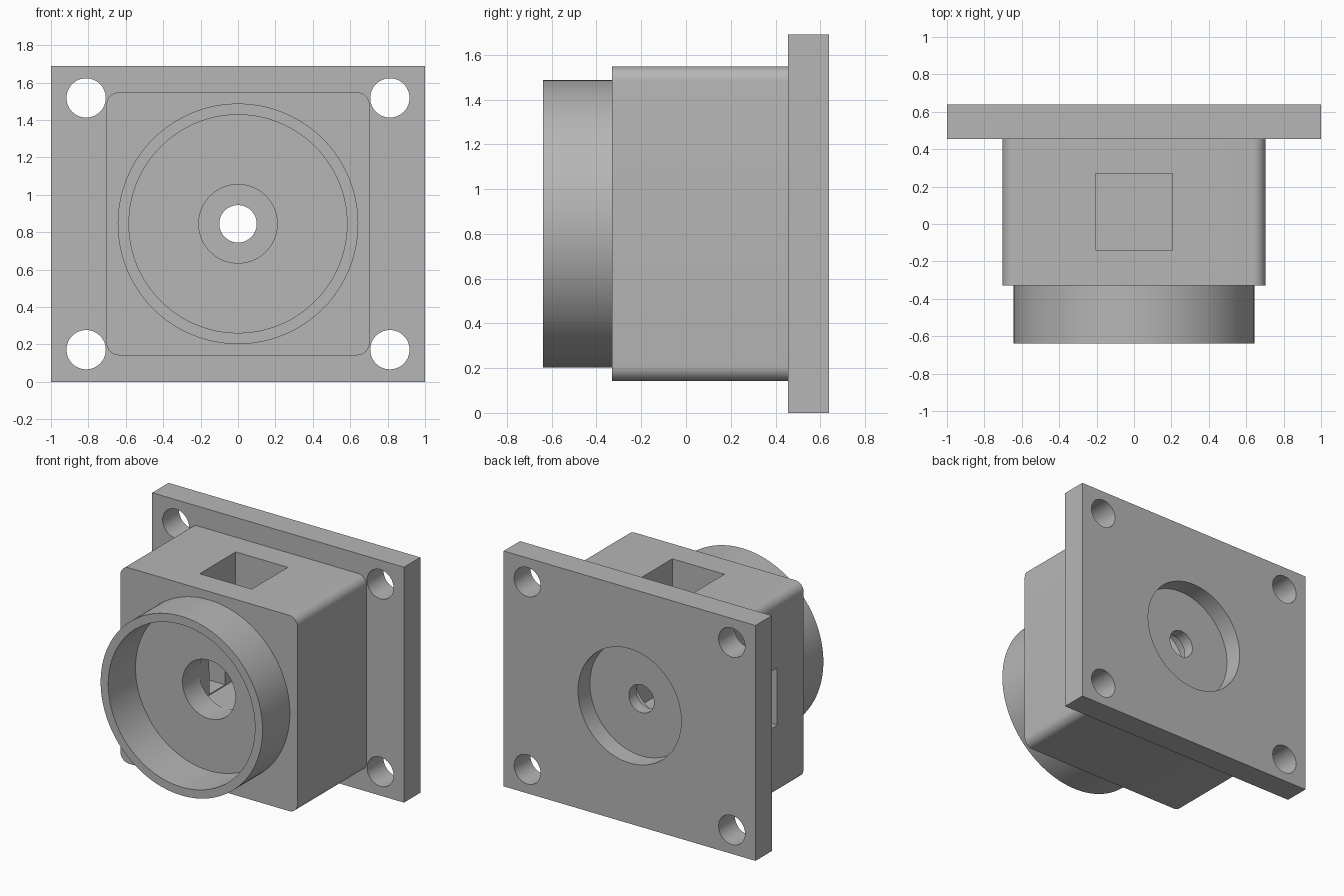
import bpy
import bmesh
import math
from mathutils import Matrix, Vector

if "Cube" in bpy.data.objects:
    bpy.data.objects.remove(bpy.data.objects["Cube"], do_unlink=True)

MID = 0.845            # height of the central axis
PLATE_FRONT, BACK = 0.455, 0.64
BODY_FRONT, FRONT = -0.33, -0.64

grey = bpy.data.materials.new("plain_grey")
grey.use_nodes = True
grey.diffuse_color = (0.47, 0.47, 0.47, 1)
grey.node_tree.nodes["Principled BSDF"].inputs["Base Color"].default_value = grey.diffuse_color


def finish(name, bm):
    mesh = bpy.data.meshes.new(name)
    bmesh.ops.recalc_face_normals(bm, faces=bm.faces)
    bm.to_mesh(mesh)
    bm.free()
    mesh.materials.append(grey)
    obj = bpy.data.objects.new(name, mesh)
    bpy.context.collection.objects.link(obj)
    return obj


def box(name, low, high, radius=0):
    """Box between two corners, with its front-to-back edges rounded."""
    low, high = Vector(low), Vector(high)
    bm = bmesh.new()
    place = Matrix.Translation((low + high) / 2) @ Matrix.Diagonal((*(high - low), 1))
    bmesh.ops.create_cube(bm, size=1, matrix=place)
    if radius:
        edges = [e for e in bm.edges
                 if abs(e.verts[0].co.y - e.verts[1].co.y) > 0.1]
        bmesh.ops.bevel(bm, geom=edges, offset=radius, segments=8,
                        profile=0.5, affect='EDGES')
    return finish(name, bm)


def rod(name, radius, y0, y1, x=0, z=MID, sides=96):
    """Cylinder running front to back."""
    bm = bmesh.new()
    place = Matrix.Translation((x, (y0 + y1) / 2, z)) @ Matrix.Rotation(math.pi / 2, 4, 'X')
    bmesh.ops.create_cone(bm, cap_ends=True, segments=sides, radius1=radius,
                          radius2=radius, depth=y1 - y0, matrix=place)
    return finish(name, bm)


def carve(obj, cutters):
    """Cut every cutter from the part, then remove the cutters."""
    bpy.context.view_layer.objects.active = obj
    for cutter in cutters:
        mod = obj.modifiers.new("cut", 'BOOLEAN')
        mod.operation, mod.solver, mod.object = 'DIFFERENCE', 'EXACT', cutter
        bpy.ops.object.modifier_apply(modifier=mod.name)
        bpy.data.objects.remove(cutter, do_unlink=True)
    bpy.ops.object.select_all(action='DESELECT')
    obj.select_set(True)
    bpy.ops.object.shade_smooth_by_angle(angle=math.radians(30))


# Mounting plate: four bolt holes, rear recess and centre hole
plate = box("mounting_plate", (-1, PLATE_FRONT, 0), (1, BACK, 2 * MID))
cutters = [rod("bolt_cutter", 0.105, 0.3, 0.8, sx * 0.812, MID + sz * 0.673, 64)
           for sx in (-1, 1) for sz in (-1, 1)]
cutters.append(rod("recess_cutter", 0.41, 0.505, 0.8))
cutters.append(rod("centre_cutter", 0.1, 0.3, 0.8, sides=64))
carve(plate, cutters)

# Housing block: front bore, square top pocket, slot in its right side
body = box("housing_block", (-0.703, BODY_FRONT, MID - 0.703),
           (0.703, PLATE_FRONT, MID + 0.703), 0.066)
carve(body, [
    rod("bore_cutter", 0.21, -0.5, 0.42),
    rod("centre_cutter", 0.1, 0.3, 0.8, sides=64),
    box("pocket_cutter", (-0.207, -0.14, MID - 0.212), (0.207, 0.27, 2)),
    box("slot_cutter", (-1, -0.03, MID - 0.205), (-0.1, 0.15, MID + 0.205)),
])

# Open round collar at the front
collar = rod("front_collar", 0.643, FRONT, BODY_FRONT, sides=128)
carve(collar, [rod("collar_cutter", 0.583, -0.9, 0, sides=128)])
